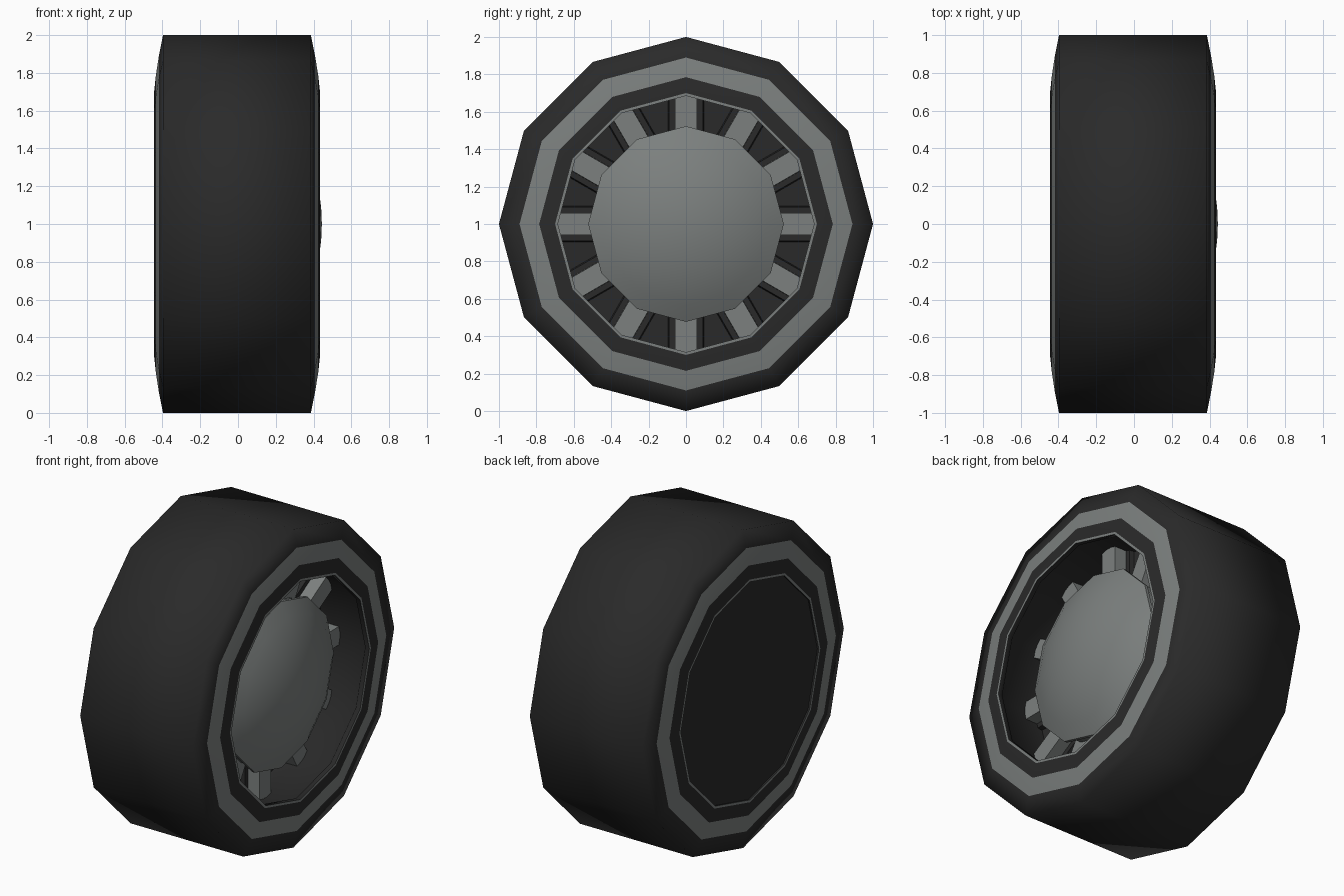
import bpy, bmesh, math
from mathutils import Matrix, Vector

if "Cube" in bpy.data.objects:
    bpy.data.objects.remove(bpy.data.objects["Cube"])

SIDES = 12
AXLE = Vector((0, 0, 1))


def material(name, rgb):
    m = bpy.data.materials.new(name)
    m.diffuse_color = (*rgb, 1)
    m.use_nodes = True
    m.node_tree.nodes["Principled BSDF"].inputs["Base Color"].default_value = m.diffuse_color
    return m


rubber = material("dark rubber", (0.023, 0.023, 0.023))
metal = material("grey metal", (0.2, 0.215, 0.21))


def finish(name, bm, mats, angle):
    bmesh.ops.recalc_face_normals(bm, faces=bm.faces)
    me = bpy.data.meshes.new(name)
    bm.to_mesh(me)
    bm.free()
    for m in mats:
        me.materials.append(m)
    ob = bpy.data.objects.new(name, me)
    ob.location = AXLE
    bpy.context.collection.objects.link(ob)
    bpy.ops.object.select_all(action='DESELECT')
    ob.select_set(True)
    bpy.context.view_layer.objects.active = ob
    bpy.ops.object.shade_smooth_by_angle(angle=math.radians(angle))
    return ob


def lathe(name, profile, mats, angle, bands=(), sides=SIDES):
    """Spin (x, radius) points about the x axis; bands take the second material."""
    bm = bmesh.new()
    rings = []
    for x, r in profile:
        n = 1 if r == 0 else sides
        rings.append([bm.verts.new((x, r * math.sin(math.tau * i / sides),
                                    r * math.cos(math.tau * i / sides))) for i in range(n)])
    for k, (a, b) in enumerate(zip(rings, rings[1:])):
        for i in range(sides):
            j = (i + 1) % sides
            quad = [a[i % len(a)], a[j % len(a)], b[j % len(b)], b[i % len(b)]]
            f = bm.faces.new(list(dict.fromkeys(quad)))
            f.material_index = 1 if k in bands else 0
    return finish(name, bm, mats, angle)


# Tyre: closed back, striped sidewalls, recess on the +x side widening behind its lip
lathe("tyre", [
    (-0.434, 0), (-0.434, 0.685), (-0.444, 0.685), (-0.444, 0.70),
    (-0.435, 0.785), (-0.419, 0.89), (-0.397, 1.0),
    (0.386, 1.0), (0.408, 0.89), (0.425, 0.785), (0.434, 0.70),
    (0.434, 0.685), (0.405, 0.685), (0.36, 0.745), (0.08, 0.745), (0.08, 0)],
    [rubber, metal], 85, bands=(2, 4, 8, 10))

# Hub cap: shallow dome with a short stem down to the recess floor
R, H, BASE = 0.523, 0.144, 0.30
ball = (R * R + H * H) / (2 * H)
dome = []
for k in range(7):
    r = R * k / 6
    dome.append((BASE + H - ball + math.sqrt(ball * ball - r * r), r))
lathe("hub_cap", dome + [(0.28, R), (0.26, 0.49), (0.07, 0.49)], [metal], 40)


# Spokes: one tapered bar per corner of the wheel
def spokes(name, x0, x1, half_back, half_front, mat):
    bm = bmesh.new()
    for i in range(SIDES):
        turn = Matrix.Rotation(math.tau * i / SIDES, 4, 'X')
        res = bmesh.ops.create_cube(bm, size=1)
        for v in res["verts"]:
            front = v.co.x > 0
            half = half_front if front else half_back
            v.co = turn @ Vector((x1 if front else x0,
                                  math.copysign(half, v.co.y),
                                  0.74 if v.co.z > 0 else 0.46))
    finish(name, bm, [mat], 20)


spokes("spoke_bases", 0.07, 0.11, 0.098, 0.09, rubber)
spokes("spokes", 0.10, 0.19, 0.06, 0.058, metal)
